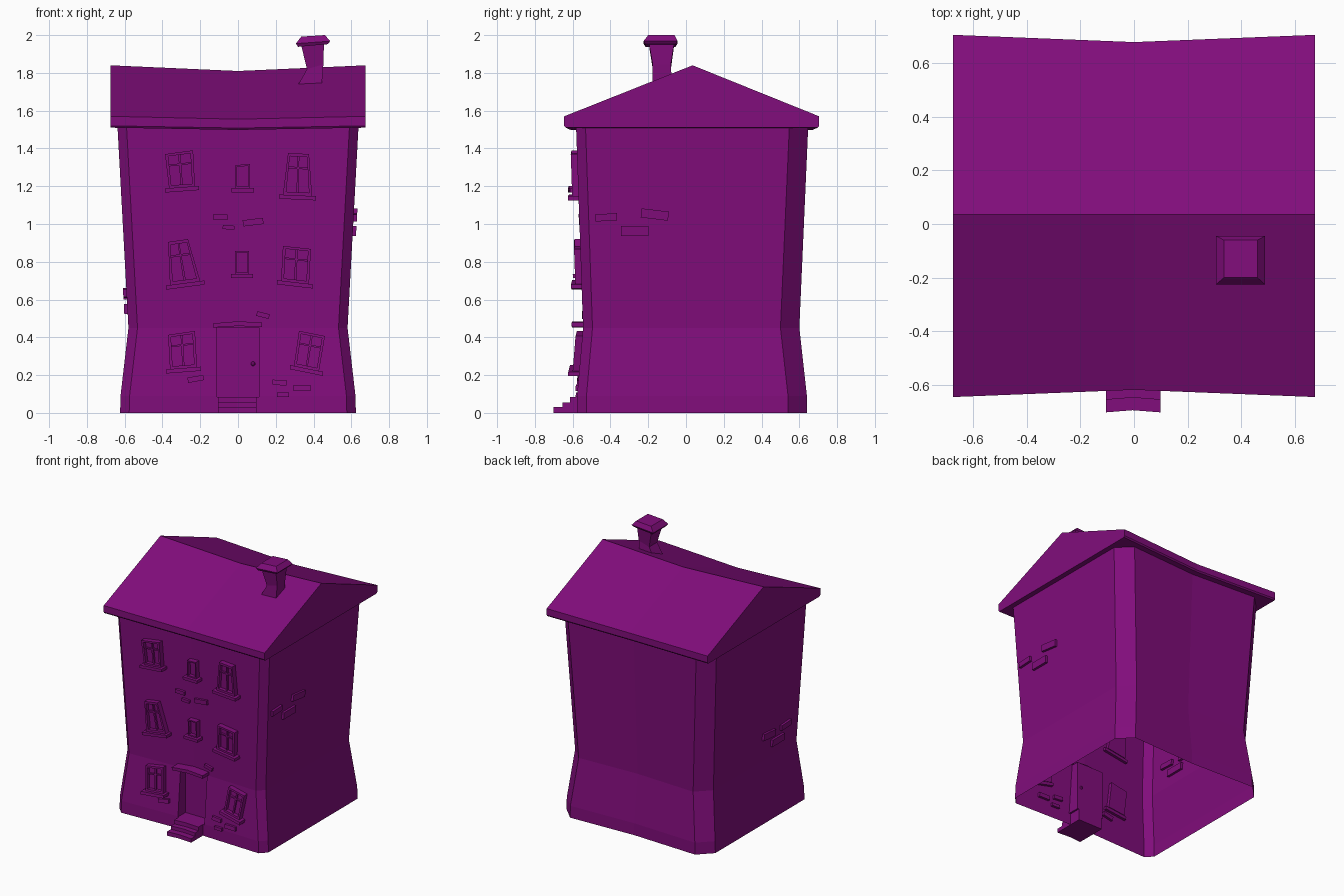
import bpy, bmesh, math
from mathutils import Vector

if "Cube" in bpy.data.objects:
    bpy.data.objects.remove(bpy.data.objects["Cube"])

mat = bpy.data.materials.new("purple")
mat.diffuse_color = (0.22, 0.004, 0.2, 1)
mat.use_nodes = True
mat.node_tree.nodes["Principled BSDF"].inputs["Base Color"].default_value = mat.diffuse_color


def loft(name, rings):
    """Join rings of equal point count with quads and cap both ends."""
    bm = bmesh.new()
    vs = [[bm.verts.new(p) for p in r] for r in rings]
    n = len(rings[0])
    for a, b in zip(vs, vs[1:]):
        for i in range(n):
            j = (i + 1) % n
            bm.faces.new((a[i], a[j], b[j], b[i]))
    bm.faces.new(vs[0][::-1])
    bm.faces.new(vs[-1])
    bmesh.ops.recalc_face_normals(bm, faces=bm.faces)
    me = bpy.data.meshes.new(name)
    bm.to_mesh(me)
    bm.free()
    me.materials.append(mat)
    ob = bpy.data.objects.new(name, me)
    bpy.context.collection.objects.link(ob)
    return ob


# Wall profile: z, half width, front y, back y
LEVELS = [(0, .624, -.577, .64), (.09, .622, -.577, .64),
          (.45, .58, -.545, .60), (1.515, .638, -.582, .647)]
BEND = .02


def level(z):
    for a, b in zip(LEVELS, LEVELS[1:]):
        if z <= b[0]:
            t = (z - a[0]) / (b[0] - a[0])
            return [p + (q - p) * t for p, q in zip(a, b)]
    return LEVELS[-1]


def on_front(x, z, out):
    return (x, level(z)[2] + BEND * (1 - abs(x) / .58) - out, z)


def on_side(sign):
    return lambda y, z, out: (sign * (level(z)[1] + out), y, z)


def slab(name, pts, out, inn=.02, place=on_front):
    return loft(name, [[place(u, v, d) for u, v in pts] for d in (-inn, out)])


# Walls: bevelled corners, waisted, front and back slightly hollow
rings = []
for z, w, f, b in LEVELS:
    c, d = .048, .1
    rings.append([(-w + c, f, z), (0, f + BEND, z), (w - c, f, z), (w, f + .05, z),
                  (w, b - d, z), (w - d, b, z), (0, b - BEND, z), (-w + d, b, z),
                  (-w, b - d, z), (-w, f + .05, z)])
walls = loft("walls", rings)

# Door recess cut into the front, then the ends left open
cut = loft("door_cutter", [[(-.111, y, .085), (.111, y, .085), (.111, y, .452), (-.111, y, .452)]
                           for y in (-.8, -.47)])
cut.hide_render = True
mod = walls.modifiers.new("door_recess", 'BOOLEAN')
mod.object, mod.operation, mod.solver = cut, 'DIFFERENCE', 'EXACT'
bpy.context.view_layer.objects.active = walls
bpy.ops.object.modifier_apply(modifier=mod.name)
bpy.data.objects.remove(cut)
bm = bmesh.new()
bm.from_mesh(walls.data)
ends = [f for f in bm.faces if all(v.co.z < .001 for v in f.verts)
        or all(v.co.z > 1.51 for v in f.verts)]
bmesh.ops.delete(bm, geom=ends, context='FACES')
bm.to_mesh(walls.data)
bm.free()

# Sagging gable roof
rings = []
for x, s, dz in ((-.675, 0, 0), (0, .027, 1), (.675, 0, 0)):
    lo, hi = 1.51 - .012 * dz, 1.57 - .015 * dz
    rings.append([(x, -.637 + s, lo), (x, -.645 + s, lo + .01), (x, -.645 + s, hi),
                  (x, .035, 1.84 - .03 * dz),
                  (x, .705 - s, hi), (x, .705 - s, lo + .01), (x, .697 - s, lo)])
loft("roof", rings)


# Crooked chimney and its cap: x0, x1, y0, y1, z left, z right
def rects(rows):
    return [[(a, c, zl), (b, c, zr), (b, d, zr), (a, d, zl)] for a, b, c, d, zl, zr in rows]


loft("chimney", rects([(.317, .444, -.178, -.075, 1.735, 1.742),
                       (.365, .452, -.176, -.08, 1.82, 1.845),
                       (.335, .455, -.196, -.063, 1.945, 1.955)]))
loft("chimney_cap", rects([(.318, .475, -.215, -.055, 1.938, 1.952),
                           (.306, .488, -.225, -.045, 1.955, 1.968),
                           (.335, .46, -.2, -.06, 1.992, 2.0)]))


# Crooked windows: recessed frame, glazing bars and sill
def window(name, quad, bars=True):
    tl, tr, br, bl = [Vector(p) for p in quad]

    def at(u, v):
        return bl.lerp(br, u).lerp(tl.lerp(tr, u), v)

    outer = [at(*p) for p in ((0, 1), (1, 1), (1, 0), (0, 0))]
    e, g = .1, .075
    inner = [at(*p) for p in ((e, 1 - g), (1 - e, 1 - g), (1 - e, g), (e, g))]
    loft(name, [[on_front(p.x, p.y, d) for p in ring]
                for ring, d in ((outer, -.025), (outer, .04), (inner, .04), (inner, .012))])
    if bars:
        for part, u0, u1, v0, v1 in (("mullion", .46, .54, g, 1 - g), ("transom", e, 1 - e, .63, .68)):
            slab(name + "_" + part, [at(u0, v1), at(u1, v1), at(u1, v0), at(u0, v0)], .026, 0)
    side = (br - bl).normalized() * .022
    drop = Vector((0, -.022))
    a, b = bl - side, br + side
    slab(name + "_sill", [a, b, b + drop, a + drop], .062)


for name, quad in {
    "top_left_window": [(-.386, 1.37), (-.238, 1.39), (-.228, 1.20), (-.365, 1.19)],
    "top_right_window": [(.265, 1.376), (.376, 1.37), (.392, 1.148), (.238, 1.155)],
    "middle_left_window": [(-.37, .905), (-.265, .92), (-.20, .698), (-.36, .677)],
    "middle_right_window": [(.238, .884), (.386, .868), (.376, .683), (.228, .7)],
    "low_left_window": [(-.37, .413), (-.228, .434), (-.217, .243), (-.36, .232)],
    "low_right_window": [(.323, .434), (.46, .407), (.429, .222), (.296, .249)],
}.items():
    window(name, quad)
window("top_small_window", [(-.012, 1.312), (.063, 1.317), (.063, 1.19), (-.012, 1.19)], False)
window("middle_small_window", [(-.016, .857), (.058, .857), (.058, .735), (-.016, .735)], False)

# Door lintel, knob and steps
slab("door_lintel", [(-.132, .474), (0, .485), (.127, .478), (.127, .455), (0, .46), (-.132, .452)], .075)
bpy.ops.mesh.primitive_uv_sphere_add(segments=8, ring_count=6, radius=.012, location=(.08, -.47, .26))
knob = bpy.context.object
knob.name = "door_knob"
knob.data.materials.append(mat)
loft("door_steps", [[(x, -.47, 0), (x, -.702 + s, 0), (x, -.702 + s, .03), (x, -.655 + s, .03),
                     (x, -.655 + s, .056), (x, -.615 + s, .056), (x, -.615 + s, .085), (x, -.47, .085)]
                    for x, s in ((-.105, 0), (-.005, .008), (.098, 0))])


# Loose bricks: centre u, v, length, height, tilt in degrees
def brick(name, u, v, w, h, tilt, place):
    c, s = math.cos(math.radians(tilt)), math.sin(math.radians(tilt))
    pts = [(u + (a * w * c - b * h * s) / 2, v + (a * w * s + b * h * c) / 2)
           for a, b in ((-1, 1), (1, 1), (1, -1), (-1, -1))]
    slab(name, pts, .018, .018, place)


for name, place, rows in (
    ("front_brick", on_front, [(-.093, 1.037, .075, .028, -3), (.08, 1.01, .108, .033, 7),
                               (-.05, .982, .062, .022, -5), (.132, .518, .068, .025, -14),
                               (-.224, .18, .085, .028, 10), (.22, .16, .075, .027, -4),
                               (.34, .132, .09, .03, 0), (.238, .096, .065, .022, 0)]),
    ("right_brick", on_side(1), [(-.423, 1.035, .115, .038, 3), (-.165, 1.05, .145, .048, -7),
                                 (-.272, .963, .145, .052, 0)]),
    ("left_brick", on_side(-1), [(-.14, .63, .14, .05, 5), (-.25, .55, .145, .052, 0),
                                 (-.34, .63, .115, .04, -3)]),
):
    for i, row in enumerate(rows):
        brick(f"{name}_{i + 1}", *row, place)
